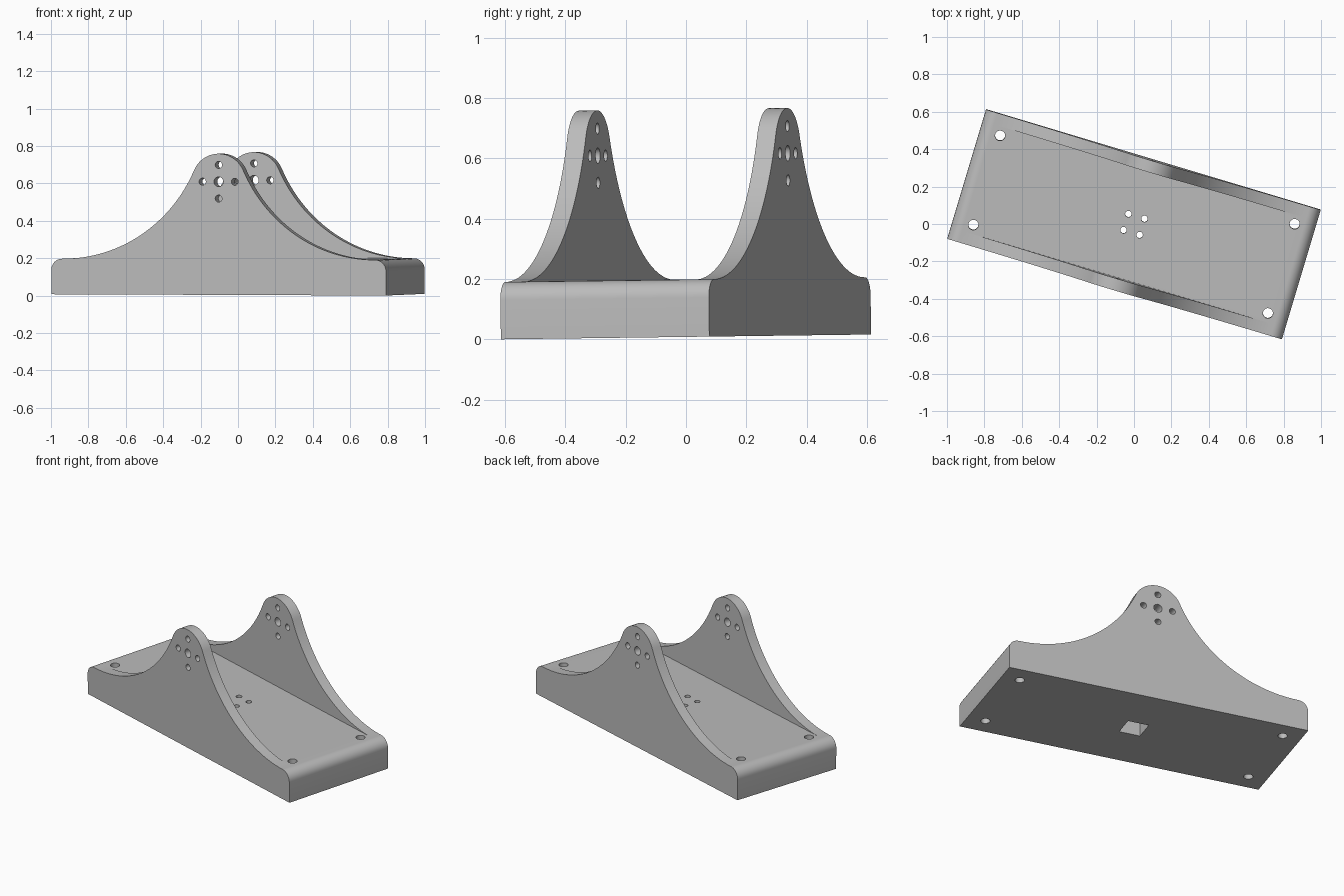
import bpy, bmesh
from math import pi, sin, cos, atan2, radians
from mathutils import Matrix, Vector

cube = bpy.data.objects.get("Cube")
if cube:
    bpy.data.objects.remove(cube, do_unlink=True)

# Main dimensions
HALF_L, HALF_W, TOP = 0.934, 0.361, 0.19
WALL_IN = 0.297
CORNER = 0.06
HUB_Z, HUB_R = 0.605, 0.15
FOOT = 0.87


def arc(cx, cz, r, a0, a1, n):
    steps = [a0 + (a1 - a0) * i / n for i in range(n + 1)]
    return [(cx + r * cos(a), cz + r * sin(a)) for a in steps]


def make_object(name, bm):
    bmesh.ops.recalc_face_normals(bm, faces=bm.faces)
    mesh = bpy.data.meshes.new(name)
    bm.to_mesh(mesh)
    bm.free()
    obj = bpy.data.objects.new(name, mesh)
    bpy.context.collection.objects.link(obj)
    return obj


def add_box(bm, size, centre):
    m = Matrix.Translation(centre) @ Matrix.Diagonal((*size, 1))
    bmesh.ops.create_cube(bm, size=1, matrix=m)


def add_rod(bm, r, length, centre, along_y=False):
    turn = Matrix.Rotation(pi / 2 if along_y else 0, 4, 'X')
    bmesh.ops.create_cone(bm, cap_ends=True, segments=32, radius1=r, radius2=r,
                          depth=length, matrix=Matrix.Translation(centre) @ turn)


def cut(obj, name, bm):
    cutter = make_object(name, bm)
    cutter.hide_render = True
    mod = obj.modifiers.new(name, 'BOOLEAN')
    mod.operation, mod.solver, mod.object = 'DIFFERENCE', 'EXACT', cutter
    bpy.context.view_layer.objects.active = obj
    bpy.ops.object.modifier_apply(modifier=mod.name)
    bpy.data.objects.remove(cutter, do_unlink=True)


# Side profile: rounded end, concave sweep, round hub
h = HUB_Z - TOP
sweep = (FOOT ** 2 + h ** 2 - HUB_R ** 2) / (2 * (h + HUB_R))
lean = atan2(TOP + sweep - HUB_Z, FOOT)
half = [(HALF_L, 0)]
half += arc(HALF_L - CORNER, TOP - CORNER, CORNER, 0, pi / 2, 10)
half += arc(FOOT, TOP + sweep, sweep, -pi / 2, lean - pi, 32)
half += arc(0, HUB_Z, HUB_R, lean, pi / 2, 14)[1:]
profile = half + [(-x, z) for x, z in reversed(half[:-1])]

# Bracket body: profile extruded across the width
bm = bmesh.new()
face = bm.faces.new([bm.verts.new((x, -HALF_W, z)) for x, z in profile])
out = bmesh.ops.extrude_face_region(bm, geom=[face])
bmesh.ops.translate(bm, vec=Vector((0, 2 * HALF_W, 0)),
                    verts=[v for v in out["geom"] if isinstance(v, bmesh.types.BMVert)])
bracket = make_object("mounting_bracket", bm)

# Open space between the two side walls
bm = bmesh.new()
add_box(bm, (1.9, 2 * WALL_IN, 1), (0, 0, TOP + 0.5005))
cut(bracket, "channel_cutter", bm)

# Square pocket underneath
bm = bmesh.new()
add_box(bm, (0.13, 0.13, 0.2), (0, 0, 0))
cut(bracket, "pocket_cutter", bm)

# Pivot holes through the walls, screw holes through the plate
bm = bmesh.new()
add_rod(bm, 0.026, 2, (0, 0, HUB_Z), True)
for dx, dz in ((1, 0), (-1, 0), (0, 1), (0, -1)):
    add_rod(bm, 0.019, 2, (0.09 * dx, 0, HUB_Z + 0.09 * dz), True)
for sx in (-1, 1):
    for sy in (-1, 1):
        add_rod(bm, 0.027, 0.5, (0.822 * sx, 0.249 * sy, 0.1))
        add_rod(bm, 0.017, 0.5, (0.045 * sx, 0.045 * sy, 0.1))
cut(bracket, "hole_cutter", bm)

# Turn and slight tilt
bracket.data.transform(Matrix.Rotation(0.013, 4, 'X') @ Matrix.Rotation(radians(-16.7), 4, 'Z'))
low = min(v.co.z for v in bracket.data.vertices)
bracket.data.transform(Matrix.Translation((0, 0, -low)))

# Grey material
grey = bpy.data.materials.new("plain_grey")
grey.use_nodes = True
colour = (0.5, 0.5, 0.5, 1)
grey.diffuse_color = colour
grey.node_tree.nodes["Principled BSDF"].inputs["Base Color"].default_value = colour
bracket.data.materials.clear()
bracket.data.materials.append(grey)

bpy.ops.object.select_all(action='DESELECT')
bracket.select_set(True)
bpy.context.view_layer.objects.active = bracket
bpy.ops.object.shade_smooth_by_angle(angle=radians(30))
